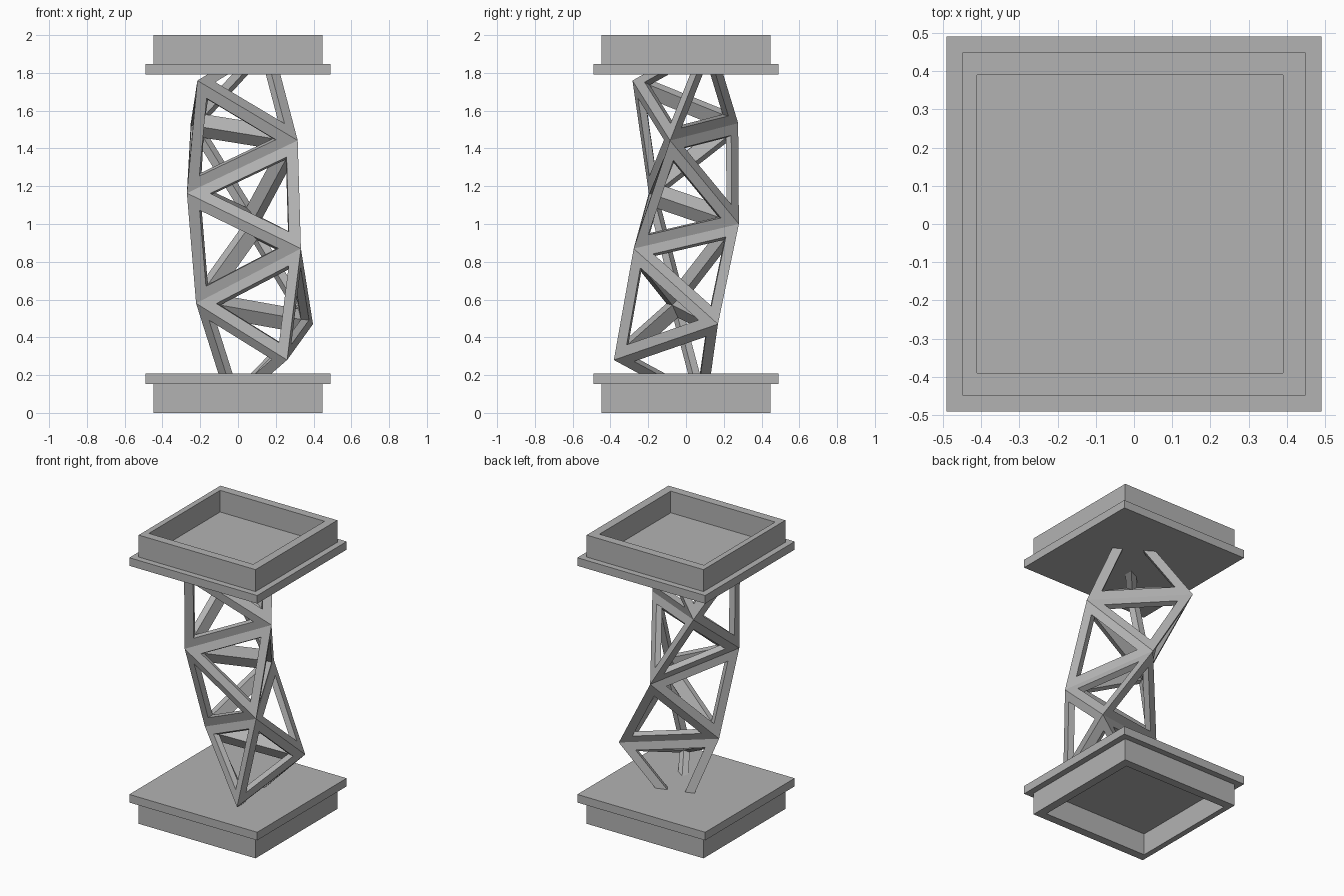
import bpy
import bmesh
from itertools import combinations
from mathutils import Vector

cube = bpy.data.objects.get("Cube")
if cube:
    bpy.data.objects.remove(cube, do_unlink=True)

grey = bpy.data.materials.new("plain grey")
grey.use_nodes = True
colour = (0.45, 0.45, 0.45, 1)
grey.diffuse_color = colour
grey.node_tree.nodes["Principled BSDF"].inputs["Base Color"].default_value = colour


def finish(name, bm):
    bmesh.ops.recalc_face_normals(bm, faces=bm.faces[:])
    mesh = bpy.data.meshes.new(name)
    bm.to_mesh(mesh)
    bm.free()
    mesh.materials.append(grey)
    obj = bpy.data.objects.new(name, mesh)
    bpy.context.collection.objects.link(obj)
    return obj


# Square caps: a flanged plate with a raised hollow rim, lofted through square rings
def make_cap(name, flip):
    rings = [(0.40, 0.39, -0.01, 0.15), (0.40, 0.39, -0.01, 0),
             (0.448, 0.448, 0, 0), (0.448, 0.448, 0, 0.152),
             (0.49, 0.49, 0, 0.152), (0.49, 0.49, 0, 0.208)]
    bm = bmesh.new()
    loops = []
    for hx, hy, cx, z in rings:
        height = 2 - z if flip else z
        loops.append([bm.verts.new((cx + sx * hx, sy * hy, height))
                      for sx, sy in ((-1, -1), (1, -1), (1, 1), (-1, 1))])
    for low, high in zip(loops, loops[1:]):
        for i in range(4):
            j = (i + 1) % 4
            bm.faces.new((low[i], low[j], high[j], high[i]))
    bm.faces.new(loops[0])
    bm.faces.new(loops[-1])
    finish(name, bm)


make_cap("base_cap", False)
make_cap("top_cap", True)

# Helix joints: each new joint mirrors an old one through the face between them
joints = [Vector(p) for p in ((0.26, -0.382, 0.28), (0.397, 0.169, 0.47),
                              (-0.222, -0.045, 0.58), (0.333, -0.277, 0.87))]
joints.insert(0, (joints[0] + joints[1] + joints[2]) * 2 / 3 - joints[3])
while len(joints) < 11:
    joints.append((joints[-1] + joints[-2] + joints[-3]) * 2 / 3 - joints[-4])

# Open frame of each tetrahedron: six kite-section bars running along its edges
INSET = 0.31


def add_frame(bm, corners):
    middle = sum(corners, Vector()) / 4
    for a, b in combinations(corners, 2):
        others = [c for c in corners if c is not a and c is not b]
        points = []
        for end in (a, b):
            points += [end, end.lerp(middle, INSET)]
            points += [end.lerp((a + b + c) / 3, INSET) for c in others]
        verts = [bm.verts.new(p) for p in points]
        bmesh.ops.convex_hull(bm, input=verts)


for i in range(len(joints) - 3):
    bm = bmesh.new()
    add_frame(bm, joints[i:i + 4])
    # Trim the bars inside the cap plates
    for z, up in ((0.18, -1), (1.82, 1)):
        bmesh.ops.bisect_plane(bm, geom=bm.verts[:] + bm.edges[:] + bm.faces[:],
                               plane_co=(0, 0, z), plane_no=(0, 0, up),
                               clear_outer=True)
    bmesh.ops.dissolve_limit(bm, angle_limit=0.02, verts=bm.verts[:], edges=bm.edges[:])
    finish(f"truss_frame_{i + 1}", bm)
